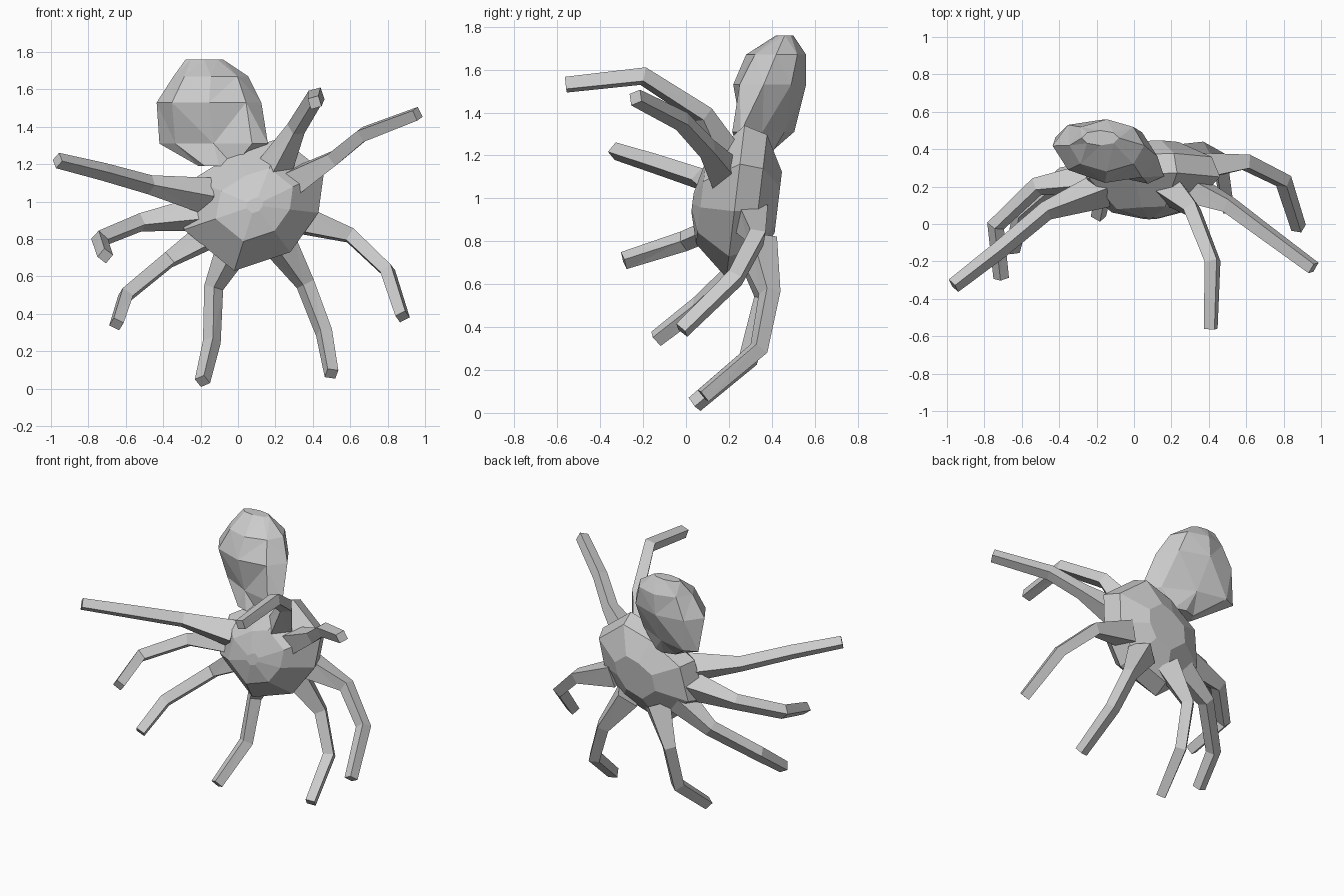
import bpy, bmesh, math
from mathutils import Vector

if "Cube" in bpy.data.objects:
    bpy.data.objects.remove(bpy.data.objects["Cube"])


def finish(name, bm):
    bmesh.ops.recalc_face_normals(bm, faces=bm.faces)
    me = bpy.data.meshes.new(name)
    bm.to_mesh(me)
    bm.free()
    bpy.context.collection.objects.link(bpy.data.objects.new(name, me))


def loft(name, rings):
    """Skin a list of equal-sized point rings and cap both ends."""
    bm = bmesh.new()
    rings = [[bm.verts.new(p) for p in r] for r in rings]
    n = len(rings[0])
    for a, b in zip(rings, rings[1:]):
        for k in range(n):
            bm.faces.new((a[k], a[(k + 1) % n], b[(k + 1) % n], b[k]))
    bm.faces.new(rings[0])
    bm.faces.new(rings[-1])
    bmesh.ops.triangulate(bm, faces=bm.faces[:])
    finish(name, bm)


def circle(n, start=0.0):
    return [(math.cos(start + 2 * math.pi * k / n), math.sin(start + 2 * math.pi * k / n))
            for k in range(n)]


# Body: front outline shrunk towards a flattened front and back
centre = Vector((0.09, 0.24, 0.98))
outline = [(-0.24, 1.12), (-0.29, 0.85), (-0.02, 0.63), (0.28, 0.73),
           (0.43, 0.94), (0.46, 1.16), (0.23, 1.34), (0, 1.27)]
loft("body", [[(centre.x + s * (x - centre.x), y + s * 0.12 * (z - centre.z),
                centre.z + s * (z - centre.z)) for x, z in outline]
              for s, y in ((0.12, 0.03), (0.55, 0.07), (1, 0.23), (0.88, 0.34), (0.4, 0.43))])

# Head: level sections (z, centre x, centre y, half width, half depth, slant)
sections = [(1.19, -0.10, 0.31, 0.11, 0.08, 0), (1.31, -0.13, 0.36, 0.29, 0.10, 0.36),
            (1.53, -0.155, 0.39, 0.28, 0.17, 0.1), (1.67, -0.145, 0.42, 0.20, 0.14, 0),
            (1.76, -0.18, 0.46, 0.10, 0.04, 0)]
loft("head", [[(cx + rx * c, cy + ry * s - slant * rx * c, z) for c, s in circle(8)]
              for z, cx, cy, rx, ry, slant in sections])


def tentacle(name, *pts):
    """Four-sided tapering tube; its root is buried in the body."""
    p = [Vector(q) for q in pts]
    p.insert(0, p[0].lerp(centre + Vector((0, 0.04, 0)), 0.55))
    n = (p[-1] - p[0]).cross(p[2] - p[0]).normalized()
    rings = []
    for i, r in enumerate((0.10, 0.052, 0.048, 0.042)):
        t = (p[min(i + 1, 3)] - p[max(i - 1, 0)]).normalized()
        u = (n - t * n.dot(t)).normalized()
        w = t.cross(u)
        rings.append([p[i] + r * (u * c + w * s) for c, s in circle(4)])
    loft(name, rings)


# Eight tentacles: knee, shin, tip
tentacle("tentacle_left_upper", (-0.47, 0.07, 1.09), (-0.72, -0.14, 1.16), (-0.965, -0.33, 1.22))
tentacle("tentacle_left_middle", (-0.52, 0.2, 0.89), (-0.74, -0.01, 0.8), (-0.71, -0.29, 0.71))
tentacle("tentacle_left_lower", (-0.37, 0.26, 0.69), (-0.6, 0.06, 0.5), (-0.65, -0.14, 0.345))
tentacle("tentacle_bottom_left", (-0.13, 0.37, 0.54), (-0.14, 0.29, 0.25), (-0.19, 0.04, 0.04))
tentacle("tentacle_bottom_right", (0.36, 0.39, 0.56), (0.46, 0.34, 0.3), (0.5, 0.08, 0.08))
tentacle("tentacle_right_middle", (0.6, 0.33, 0.82), (0.8, 0.23, 0.63), (0.88, -0.02, 0.385))
tentacle("tentacle_right_upper", (0.51, 0.1, 1.23), (0.67, -0.02, 1.36), (0.96, -0.235, 1.47))
tentacle("tentacle_top", (0.31, 0.08, 1.39), (0.42, -0.2, 1.57), (0.41, -0.56, 1.53))
